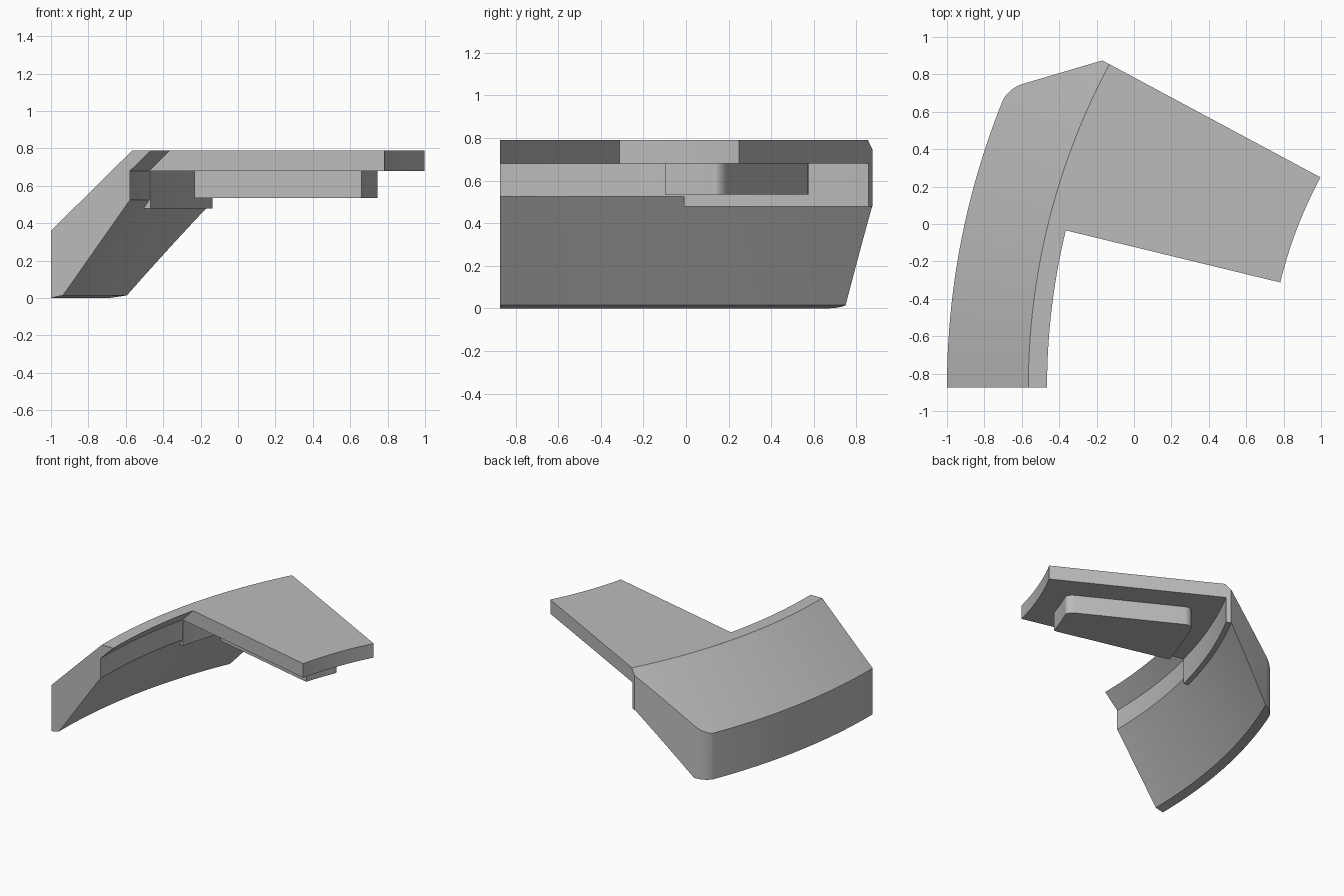
import bpy, bmesh, math
from mathutils import Vector

if "Cube" in bpy.data.objects:
    bpy.data.objects.remove(bpy.data.objects["Cube"], do_unlink=True)

# Every part is swept round one common vertical axis
CX, CY = 3.09, -0.873
FRONT, BACK = math.radians(13.65), math.radians(28.2)

grey = bpy.data.materials.new("plain_grey")
grey.use_nodes = True
grey.diffuse_color = (0.5, 0.5, 0.5, 1)
grey.node_tree.nodes["Principled BSDF"].inputs["Base Color"].default_value = (0.5, 0.5, 0.5, 1)


def sweep(section, start, end, steps=24):
    """Sweep an (x, z) section, given at zero angle, round the axis."""
    bm = bmesh.new()
    rings = []
    for i in range(steps + 1):
        a = start + (end - start) * i / steps
        rings.append([bm.verts.new((CX - (CX - x) * math.cos(a),
                                    CY + (CX - x) * math.sin(a), z)) for x, z in section])
    n = len(section)
    for r0, r1 in zip(rings, rings[1:]):
        for j in range(n):
            k = (j + 1) % n
            bm.faces.new((r0[j], r0[k], r1[k], r1[j]))
    bm.faces.new(rings[0])
    bm.faces.new(rings[-1])
    return bm


def clip(bm, point, normal):
    """Cut away everything beyond a vertical plane and close the hole."""
    bmesh.ops.bisect_plane(bm, geom=bm.verts[:] + bm.edges[:] + bm.faces[:], dist=1e-5,
                           plane_co=point, plane_no=normal, clear_outer=True)
    rim = [e for e in bm.edges if e.is_boundary]
    if rim:
        bmesh.ops.edgeloop_fill(bm, edges=rim)


def finish(bm, name):
    bmesh.ops.recalc_face_normals(bm, faces=bm.faces[:])
    mesh = bpy.data.meshes.new(name)
    bm.to_mesh(mesh)
    bm.free()
    mesh.materials.append(grey)
    ob = bpy.data.objects.new(name, mesh)
    bpy.context.collection.objects.link(ob)
    bpy.ops.object.select_all(action="DESELECT")
    ob.select_set(True)
    bpy.context.view_layer.objects.active = ob
    bpy.ops.object.shade_smooth_by_angle(angle=math.radians(25))


# Sloping curved band, with a slanted back end and a rounded outer corner
band = sweep([(-1, 0), (-1, 0.36), (-0.565, 0.79), (-0.465, 0.79),
              (-0.577, 0.68), (-0.577, 0.525), (-0.935, 0.015)], 0, BACK, 32)
corner, radius, cuts = Vector((-0.537, 0.568, 0)), 0.19, 9
for i in range(cuts):
    a = math.radians(106.4 + 51 * i / cuts)
    outward = Vector((math.cos(a), math.sin(a), 0))
    clip(band, corner + outward * radius, outward)
finish(band, "curved_band")

# Flat wing plate
finish(sweep([(-0.565, 0.79), (-0.58, 0.68), (0.715, 0.68), (0.715, 0.79)], FRONT, BACK),
       "wing_plate")

# Small lip hanging where the wing meets the band
lip = sweep([(-0.571, 0.685), (-0.571, 0.478), (-0.609, 0.478), (-0.579, 0.525), (-0.59, 0.685)],
            FRONT, BACK)
a = math.radians(106.4)
outward = Vector((math.cos(a), math.sin(a), 0))
clip(lip, corner + outward * radius, outward)
finish(lip, "inner_lip")

# Raised boss under the wing: inset from its edges, with rounded corners
boss = sweep([(-0.376, 0.7), (-0.376, 0.535), (0.54, 0.535), (0.54, 0.7)],
             FRONT - 0.1, BACK + 0.1)
for angle, side, inset in ((FRONT, -1, 0.175), (BACK, 1, 0.19)):
    outward = Vector((math.sin(angle), math.cos(angle), 0)) * side
    clip(boss, Vector((CX, CY, 0)) - outward * inset, outward)
bmesh.ops.recalc_face_normals(boss, faces=boss.faces[:])
uprights = [e for e in boss.edges
            if abs(e.verts[0].co.z - e.verts[1].co.z) > 0.1 and e.calc_face_angle() > 0.6]
bmesh.ops.bevel(boss, geom=uprights, offset=0.06, offset_type="OFFSET",
                segments=6, profile=0.5, affect="EDGES")
finish(boss, "underside_boss")
